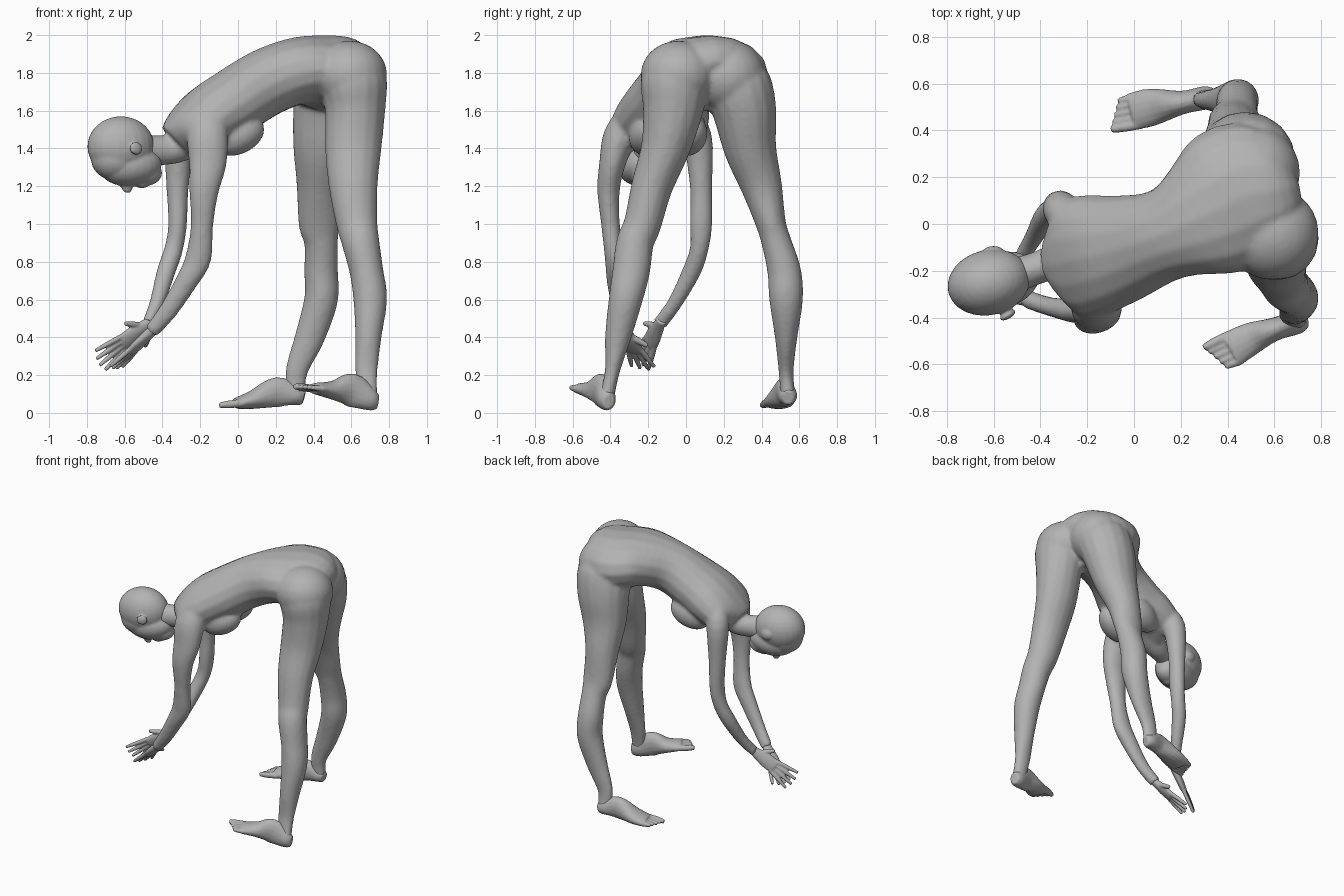
import bpy, bmesh, math
from mathutils import Vector, Matrix

if "Cube" in bpy.data.objects:
    bpy.data.objects.remove(bpy.data.objects["Cube"])

skin = bpy.data.materials.new("grey_skin")
skin.use_nodes = True
grey = (0.45, 0.45, 0.45, 1)
skin.diffuse_color = grey
skin.node_tree.nodes["Principled BSDF"].inputs["Base Color"].default_value = grey

UNIT = 0.01          # rows below are in hundredths
SIDES = 16
STEPS = 4


def curve(rows):
    """Smooth the rows (x, y, z, side radius, depth radius) with a spline."""
    rows = [Vector(r) for r in rows]
    out = []
    for i in range(len(rows) - 1):
        p, q = rows[i], rows[i + 1]
        m = (q - rows[max(i - 1, 0)]) / 2
        n = (rows[min(i + 2, len(rows) - 1)] - p) / 2
        for k in range(STEPS):
            t = k / STEPS
            a, b = t * t * (3 - 2 * t), t * (1 - t)
            out.append(p.lerp(q, a) + m * (b * (1 - t)) - n * (b * t))
    return out + [rows[-1]]


def loft(bm, rows, side):
    """Closed tube of elliptical rings across a path."""
    rows = curve(rows)
    pts = [Vector(r[:3]) for r in rows]
    rings = []
    for i, row in enumerate(rows):
        tangent = (pts[min(i + 1, len(pts) - 1)] - pts[max(i - 1, 0)]).normalized()
        s = Vector(side)
        s = (s - tangent * s.dot(tangent)).normalized()
        n = tangent.cross(s)
        ring = []
        for k in range(SIDES):
            a = math.tau * k / SIDES
            co = pts[i] + s * (row[3] * math.cos(a)) + n * (row[4] * math.sin(a))
            ring.append(bm.verts.new(co * UNIT))
        rings.append(ring)
    for a, b in zip(rings, rings[1:]):
        for k in range(SIDES):
            j = (k + 1) % SIDES
            bm.faces.new((a[k], a[j], b[j], b[k]))
    bm.faces.new(rings[0][::-1])
    bm.faces.new(rings[-1])


def blob(bm, centre, radii, yaw=14, tilt=0):
    """Ellipsoid turned about the vertical."""
    m = (Matrix.Translation(Vector(centre) * UNIT)
         @ Matrix.Rotation(math.radians(yaw), 4, "Z")
         @ Matrix.Rotation(math.radians(tilt), 4, "Y")
         @ Matrix.Diagonal((*(Vector(radii) * UNIT), 1)))
    bmesh.ops.create_uvsphere(bm, u_segments=24, v_segments=16, radius=1, matrix=m)


def finish(bm, name, voxel, smoothing):
    """Fuse the overlapping volumes into one smooth skin."""
    bmesh.ops.recalc_face_normals(bm, faces=bm.faces)
    mesh = bpy.data.meshes.new(name)
    bm.to_mesh(mesh)
    bm.free()
    mesh.materials.append(skin)
    obj = bpy.data.objects.new(name, mesh)
    bpy.context.collection.objects.link(obj)
    fuse = obj.modifiers.new("fuse", "REMESH")
    fuse.mode = "VOXEL"
    fuse.voxel_size = voxel
    fuse.use_smooth_shade = True
    soft = obj.modifiers.new("soften", "SMOOTH")
    soft.iterations = smoothing


ACROSS = (-0.25, 0.97, 0)   # shoulder and hip line
Y = (0, 1, 0)

# Torso and neck
body = bmesh.new()
loft(body, [(66, 16, 176, 10, 11), (59, 14, 179, 25, 19), (46, 12, 180, 32, 20),
            (32, 4, 181, 28, 18), (15, -4, 175, 20, 18), (-3, -10, 164, 23, 18),
            (-16, -13, 156, 26, 17), (-26, -15, 149, 25, 14),
            (-33, -16, 143, 12, 11)], ACROSS)
loft(body, [(-22, -15, 146, 11, 10), (-33, -16, 140, 8, 8),
            (-42, -19, 139, 7, 8), (-54, -23, 139, 8, 9)], ACROSS)
# Chest and buttocks
blob(body, (0, -20, 147), (15, 10, 10), tilt=-24)
blob(body, (-5, 2, 147), (15, 9, 10), tilt=-24)
blob(body, (59, -4, 179), (20, 20, 18))
blob(body, (51, 22, 178), (20, 20, 19))

# Legs
loft(body, [(59, -5, 184, 14, 15), (61, -6, 175, 18, 18),
            (62, -7, 160, 16, 16), (61, -11, 140, 13, 15), (61, -18, 120, 11, 13),
            (63, -23, 100, 10, 11), (65, -27, 90, 10, 10), (68, -29, 75, 10, 9),
            (70, -32, 60, 9, 9), (69, -36, 40, 7, 7), (68, -39, 22, 4, 6),
            (69, -42, 8, 4, 5)], Y)
loft(body, [(50, 24, 183, 13, 15), (50, 27, 174, 18, 19),
            (48, 31, 160, 17, 19), (45, 34, 140, 14, 16), (43, 40, 120, 11, 12),
            (43, 45, 100, 8, 11), (44, 48, 90, 8, 9), (44, 52, 75, 9, 9),
            (44, 53, 60, 9, 9), (38, 53, 40, 6, 8), (31, 53, 22, 4, 6),
            (31, 54, 9, 4, 5)], Y)

# Arms
loft(body, [(-14, -28, 158, 8, 9), (-16, -35, 146, 9, 11), (-16, -39, 132, 7, 10),
            (-18, -41, 118, 6, 8), (-19, -40, 100, 5, 6), (-21, -38, 82, 5, 7),
            (-27, -37, 70, 5, 6), (-37, -35, 54, 4, 5), (-46, -32, 43, 4, 4)], Y)
loft(body, [(-26, 0, 156, 8, 8), (-31, 6, 145, 8, 8), (-32, 8, 120, 6, 6),
            (-32, 8, 100, 6, 5), (-34, 7, 87, 5, 5), (-38, 3, 75, 5, 5),
            (-43, -6, 58, 4, 4), (-48, -14, 47, 4, 3)], Y)
finish(body, "body", 0.013, 7)

# Head: skull, forehead, face, jaw, nose, lips and ears
head = bmesh.new()
blob(head, (-62, -25, 141), (18, 14, 16))
blob(head, (-64, -26, 135), (14, 12, 12), tilt=-8)
blob(head, (-57, -24, 131), (17, 12, 11), tilt=-5)
blob(head, (-50, -22, 127), (10, 8, 7))
blob(head, (-59, -25, 120), (3, 2, 4), tilt=-25)
blob(head, (-51, -23, 121), (4, 4, 2))
for x, y, turn in ((-54, -39, 30), (-60, -11, 0)):
    blob(head, (x, y, 140), (4, 1.6, 3.5), yaw=turn, tilt=20)
finish(head, "head", 0.008, 7)


def hand(name, wrist, knuckles, spread, reach):
    """Flat palm with four fanned fingers; spread points to the thumb side."""
    bm = bmesh.new()
    wrist, knuckles, spread = Vector(wrist), Vector(knuckles), Vector(spread)
    d = (knuckles - wrist).normalized()
    spread = (spread - d * spread.dot(d)).normalized()
    loft(bm, [(*(wrist - d * 4), 3, 2.5), (*wrist, 3.3, 2.7),
              (*wrist.lerp(knuckles, 0.6), 5, 2.5), (*knuckles, 5, 2),
              (*(knuckles + d), 4, 1.4)], spread)

    def digit(base, tip, r):
        loft(bm, [(*base, r, r), (*base.lerp(tip, 0.5), r, r), (*tip, r * 0.7, r * 0.7)], spread)

    for i in range(4):
        off = i - 1.5
        base = knuckles + spread * off * 2.5 - d
        digit(base, base + d * (reach - abs(off) * 1.5) + spread * off * 2, 1.4)
    base = wrist + d * 4 + spread * 2
    digit(base, base + d * 7 + spread * 7, 1.7)
    finish(bm, name, 0.006, 2)


hand("front_hand", (-46, -32, 43), (-56, -27, 33), (0.35, 0.85, -0.1), 16)
hand("back_hand", (-48, -14, 47), (-61, -19, 37), (-0.3, -0.5, 0.8), 19)


def foot(name, rows, tip, inner):
    """Lofted foot with five toes past its last row; inner marks the big toe side."""
    bm = bmesh.new()
    ball, tip = Vector(rows[-1][:3]), Vector(tip)
    d = tip - ball
    side = Vector((-d.y, d.x, 0)).normalized()
    loft(bm, rows, side)
    for i in range(5):
        off = (i - 2) * inner
        r = 2.1 if i == 4 else 1.6
        base = ball + side * off * 3 - d * 0.3
        end = tip + side * off * 2.8 - d * (4 - i) * 0.13
        loft(bm, [(*base, r, r), (*base.lerp(end, 0.6), r, r), (*end, r * 0.7, r * 0.7)], side)
    finish(bm, name, 0.007, 3)


foot("front_foot", [(74, -41, 6, 3, 4), (70, -42, 7, 5, 6), (60, -45, 12, 5, 9),
                    (50, -49, 12, 7, 5), (41, -54, 13, 8, 3)], (32, -58, 14), -1)
foot("back_foot", [(35, 54, 8, 3, 4), (31, 54, 9, 5, 5), (21, 52, 11, 5, 8),
                   (8, 50, 7, 8, 5), (-1, 48, 5, 8, 3)], (-11, 46, 4), 1)
